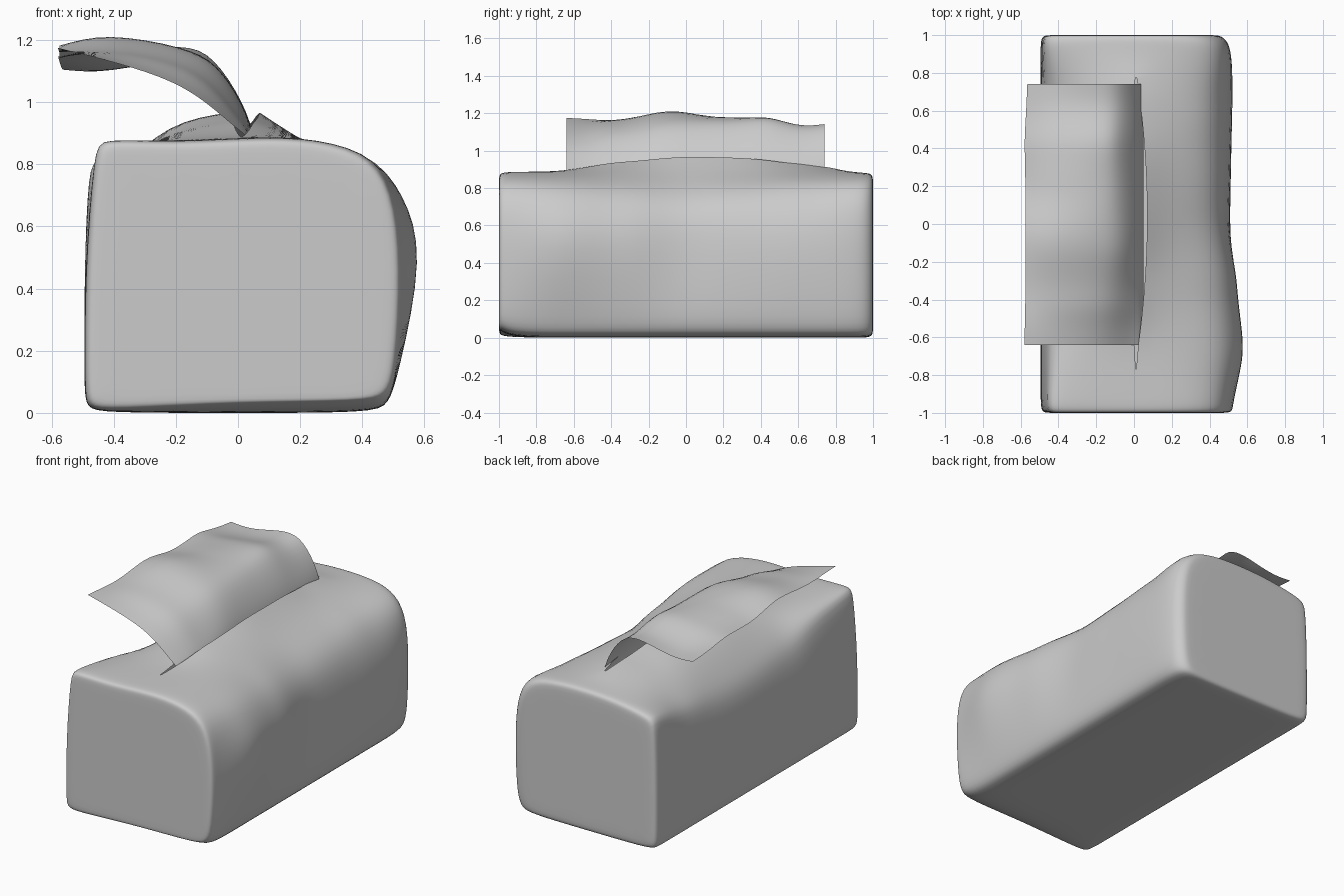
import bpy, bmesh


def lerp_key(keys, y):
    """Smoothly interpolate rows of (y, values...) at position y."""
    if y <= keys[0][0]:
        return keys[0][1:]
    for a, b in zip(keys, keys[1:]):
        if y <= b[0]:
            t = (y - a[0]) / (b[0] - a[0])
            t = t * t * (3 - 2 * t)
            return [p + (q - p) * t for p, q in zip(a[1:], b[1:])]
    return keys[-1][1:]


def finish(bm, name, levels):
    mesh = bpy.data.meshes.new(name)
    bm.to_mesh(mesh)
    bm.free()
    ob = bpy.data.objects.new(name, mesh)
    bpy.context.collection.objects.link(ob)
    for p in mesh.polygons:
        p.use_smooth = True
    sub = ob.modifiers.new("soften", 'SUBSURF')
    sub.levels = sub.render_levels = levels
    sub.boundary_smooth = 'PRESERVE_CORNERS'
    return ob


# Wrapper: y, left top x, left shoulder z, left inner z, ridge z, right inner z,
# right shoulder z, right shoulder x, right mid x, right mid z, left corner radius
BODY = [
    (-0.95, -0.46, 0.885, 0.865, 0.885, 0.88, 0.85, 0.47, 0.535, 0.48, .02),
    (-0.68, -0.46, 0.86, 0.87, 0.89, 0.88, 0.83, 0.50, 0.61, 0.52, .04),
    (-0.35, -0.46, 0.79, 0.89, 0.94, 0.875, 0.80, 0.48, 0.565, 0.50, .07),
    (0.00, -0.47, 0.77, 0.92, 0.968, 0.87, 0.78, 0.44, 0.50, 0.47, .07),
    (0.30, -0.47, 0.77, 0.92, 0.962, 0.87, 0.80, 0.44, 0.515, 0.48, .07),
    (0.65, -0.47, 0.78, 0.88, 0.925, 0.87, 0.83, 0.44, 0.53, 0.52, .05),
    (0.95, -0.48, 0.83, 0.865, 0.885, 0.87, 0.85, 0.47, 0.525, 0.48, .025),
]


def section(y):
    xl, zl, zli, ridge, zri, zr, xr, xm, zm, c = lerp_key(BODY, y)
    gap = max(0.0, 1 - ((y - 0.04) / 0.77) ** 2)      # opening slit
    return [(0.01 - 0.04 * gap, ridge), (-0.22, zli + 0.4 * (ridge - zli)),
            (xl + c, zl), (xl - 0.004, zl - c * 1.5), (-0.495, 0.45), (-0.495, 0.08),
            (-0.49, 0.015), (-0.43, 0), (0, 0), (0.43, 0), (0.485, 0.025), (0.515, 0.12),
            (xm, zm), (xr + 0.035, zr - 0.12), (xr - 0.06, zr),
            (0.20, zri + 0.01), (0.01 + 0.06 * gap, ridge)]


# (y, shrink toward the section centre, pull-in of the right side, bottom lift)
rows = [(-1, .85, 0, 0), (-1, .96, 0, .02), (-0.985, .99, 0, .03), (-0.94, 1, 0, .01)]
rows += [(-0.82 + 0.137 * i, 1, 0, 0) for i in range(13)]
rows += [(0.93, 1, .01, 0), (0.975, .995, .03, 0), (1, .97, .05, 0), (1, .85, .04, 0)]
bm = bmesh.new()
rings = []
for y, s, pull, lift in rows:
    rings.append([bm.verts.new((
        x * s - (pull if x > 0.35 else 0), y,
        0.44 + (z - 0.44) * s + (lift if z < 0.05 and x >= 0 else 0)))
        for x, z in section(y)])
n = len(rings[0])
for a, b in zip(rings, rings[1:]):
    for i in range(n - 1):
        bm.faces.new((a[i], a[i + 1], b[i + 1], b[i]))
# close the ends after the slit tips have merged
bmesh.ops.remove_doubles(bm, verts=bm.verts[:], dist=0.001)
ends = [e for e in bm.edges if e.is_boundary
        and all(abs(v.co.y) > 0.999 for v in e.verts)]
bmesh.ops.holes_fill(bm, edges=ends, sides=0)
bmesh.ops.recalc_face_normals(bm, faces=bm.faces[:])
finish(bm, "wrapper", 2)

# Sheet: y, then x and z pairs from the slit out to the free edge
SHEET = [
    (-0.64, .06, .87, .00, .91, -.10, 1.00, -.21, 1.07, -.38, 1.125, -.58, 1.175),
    (-0.38, .06, .87, .01, .94, -.08, 1.06, -.19, 1.13, -.40, 1.17, -.575, 1.16),
    (-0.08, .06, .87, .02, .99, -.06, 1.12, -.17, 1.18, -.43, 1.23, -.575, 1.185),
    (0.20, .06, .87, .02, .99, -.07, 1.13, -.17, 1.18, -.42, 1.18, -.575, 1.14),
    (0.47, .06, .87, .02, 1.00, -.08, 1.155, -.17, 1.195, -.42, 1.15, -.58, 1.15),
    (0.60, .06, .87, .02, .98, -.07, 1.11, -.18, 1.14, -.42, 1.09, -.57, 1.115),
    (0.74, .05, .87, .02, .98, -.07, 1.12, -.18, 1.16, -.42, 1.09, -.565, 1.105),
]
bm = bmesh.new()
rings = []
for i in range(15):
    y = -0.64 + 1.38 * i / 14
    r = lerp_key(SHEET, y)
    pts = [(0.04, 0.80)] + list(zip(r[0::2], r[1::2]))
    rings.append([bm.verts.new((x, y, z)) for x, z in pts])
for a, b in zip(rings, rings[1:]):
    for i in range(len(a) - 1):
        bm.faces.new((a[i], b[i], b[i + 1], a[i + 1]))
bmesh.ops.recalc_face_normals(bm, faces=bm.faces[:])
finish(bm, "pulled_sheet", 2)
